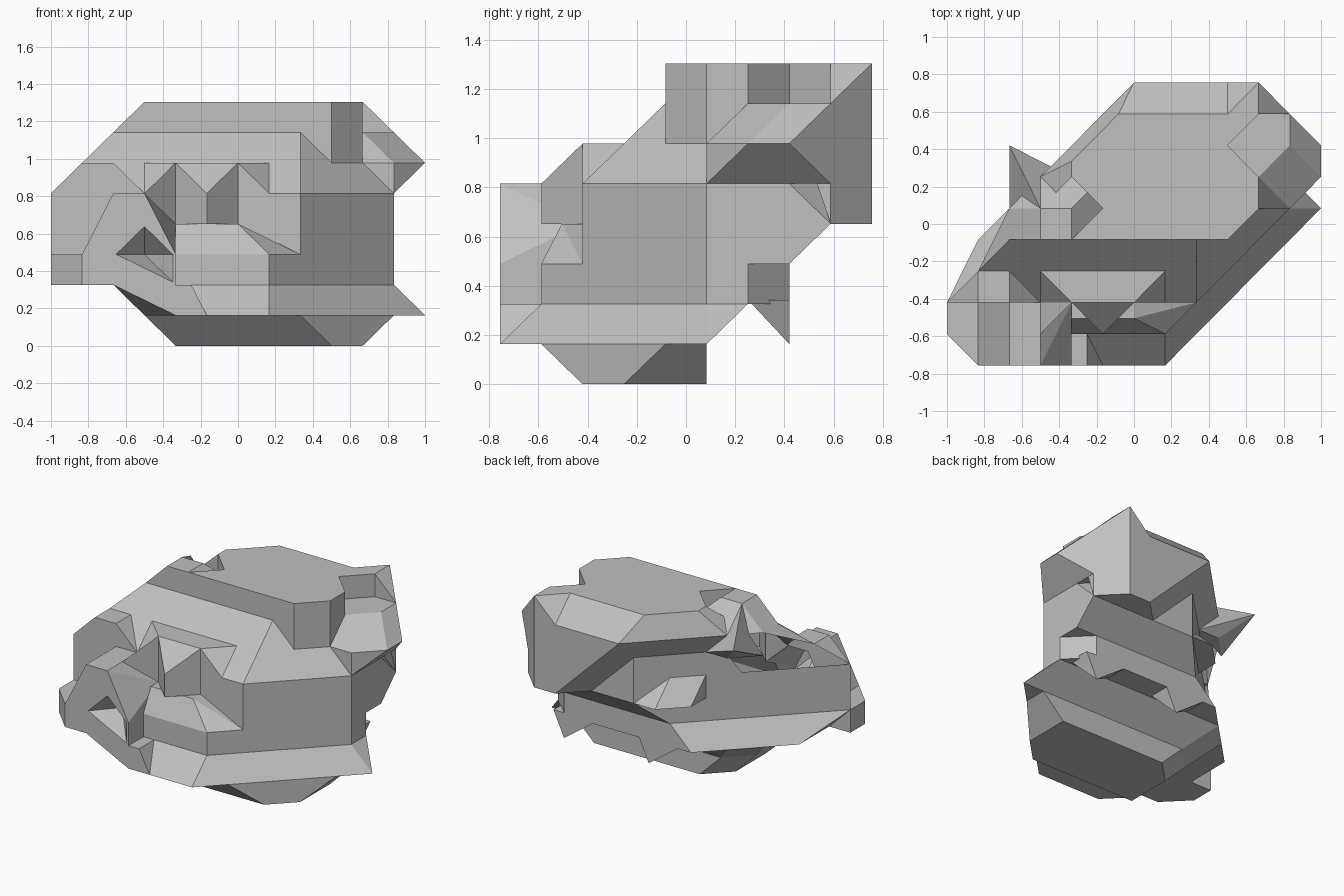
import bpy
import bmesh
from mathutils import Vector

default_cube = bpy.data.objects.get("Cube")
if default_cube:
    bpy.data.objects.remove(default_cube, do_unlink=True)

# The rock is laid out on a coarse block grid: columns, rows and levels
CELL = Vector((0.1667, 0.168, 0.163))
CENTRE = Vector((6, 4.5, 0))

# One stone colour
stone = bpy.data.materials.new("grey stone")
stone.use_nodes = True
shade = 0.53
stone.diffuse_color = (shade, shade, shade, 1)
stone.node_tree.nodes["Principled BSDF"].inputs["Base Color"].default_value = stone.diffuse_color


def ring(level, left, right, front, back, low=-9, high=12, near=0, far=0):
    """Rectangle at one level with its corners cut at 45 degrees.

    low and high limit column minus row; near and far chamfer the other corners.
    """
    outline = {
        (left + near, front), (left, front + near),
        (min(right, front + high), front), (right, max(front, right - high)),
        (right, back - far), (right - far, back),
        (max(left, back + low), back), (left, min(back, left - low)),
    }
    return [(column, row, level) for column, row in sorted(outline)]


def chunk(name, points):
    """Make a faceted convex piece of rock around grid points."""
    bm = bmesh.new()
    for point in points:
        bm.verts.new((Vector(point) - CENTRE) * CELL)
    hull = bmesh.ops.convex_hull(bm, input=bm.verts[:])
    spare = {item for item in hull["geom_interior"] + hull["geom_unused"]
             if isinstance(item, bmesh.types.BMVert)}
    bmesh.ops.delete(bm, geom=list(spare), context="VERTS")
    bmesh.ops.dissolve_limit(bm, angle_limit=0.01, verts=bm.verts[:], edges=bm.edges[:])
    bmesh.ops.recalc_face_normals(bm, faces=bm.faces[:])
    mesh = bpy.data.meshes.new(name)
    bm.to_mesh(mesh)
    bm.free()
    mesh.materials.append(stone)
    piece = bpy.data.objects.new(name, mesh)
    bpy.context.scene.collection.objects.link(piece)
    return piece


def combine(name, points, operation="UNION"):
    """Weld a piece to the rock, or carve it out, then discard the piece."""
    piece = chunk(name, points)
    modifier = rock.modifiers.new(name, "BOOLEAN")
    modifier.operation = operation
    modifier.solver = "EXACT"
    modifier.object = piece
    bpy.context.view_layer.update()
    evaluated = rock.evaluated_get(bpy.context.evaluated_depsgraph_get())
    result = bpy.data.meshes.new_from_object(evaluated)
    rock.modifiers.clear()
    rock.data = result
    bpy.data.objects.remove(piece, do_unlink=True)


# Outlines of the main body, from the narrow foot to the flat crown
foot = ring(0, 4, 10, 2, 5, low=0, high=7)
foot_top = ring(1, 3, 11, 1, 5, low=-1, high=7)
skirt = ring(1, 3, 12, 0, 5, low=-1, high=7, near=1)
skirt_top = ring(2, 2, 11, 1, 6, low=-3, high=6)
belly = ring(2, 1, 11, 1, 7, low=-3, high=6, far=1)
waist = ring(3, 0, 11, 1, 7, low=-2, high=6, far=1)
chest_base = ring(3, 0, 11, 2, 7, low=-2, high=6)
chest = ring(4, 0, 11, 2, 8, low=-2, high=6)
shoulder = ring(5, 0, 11, 2, 8, low=-2, high=6, far=1)
collar = ring(6, 1, 11, 3, 8, low=-2, high=5, far=1)
neck = ring(7, 2, 10, 4, 9, low=-3, high=4)
brow = ring(7, 3, 10, 4, 9, low=-3, high=5)
crown = ring(8, 4, 10, 4, 8, low=-2.5, high=5)

# Main body, stacked in slabs
rock = chunk("rock", foot + foot_top)
combine("skirt", skirt + skirt_top)
combine("belly", belly + waist)
combine("chest", chest_base + chest)
combine("shoulder", chest + shoulder)
combine("collar", shoulder + collar)
combine("neck", collar + neck)
combine("crown", brow + crown)

# Upright corner under the crown
corner = {"left": 8, "right": 10, "front": 4, "back": 6, "high": 5}
combine("corner_block", ring(6, **corner) + ring(8, **corner))

# Overhang along the back, and the outcrop beside it
combine("back_overhang", ring(7, 5, 11, 7, 9, low=-3, far=1) + ring(4, 8, 11, 8, 9, low=0, far=1))
combine("side_outcrop", ring(7, 9, 11, 6, 9, high=4, far=1)
        + ring(6, 9, 12, 5, 9, high=6, far=2) + ring(5, 9, 11, 5, 8))

# Notch in the crown, with a peak left behind it
notch = [(10 + side, 7 + depth, level) for level in (7, 9)
         for side, depth in ((0, -1), (-1, 0), (0, 1), (1, 0))]
combine("notch", notch, "DIFFERENCE")
combine("back_peak", ring(8, 9, 10, 8, 9, low=1) + ring(7, 9, 11, 8, 9, far=1))

# Cleft, peak, spike and ledges on the left flank
cleft = [(column, row, level) for level in (7, 9) for column, row in ((4, 6), (5, 5), (4, 4), (3, 5))]
combine("cleft", cleft, "DIFFERENCE")
combine("left_peak", ring(8, 3, 4, 4, 5, low=-2, high=0) + ring(7, 2, 5, 4, 6, low=-3))
combine("side_spike", ring(6, 2, 4, 5, 6, low=-3) + [(2, 7, 7), (3, 5, 8)])
combine("upper_ledge", ring(7, 2, 4, 4, 6, low=-3) + ring(6, 1, 3, 3, 5, low=-3)
        + ring(5, 1, 3, 3, 5, low=-2))
combine("back_ledge", ring(5, 4, 6, 6, 7, low=-2) + ring(4, 4, 6, 6, 8, low=-3))

# Jaw and lumps on the front
combine("jaw", ring(1, 3, 5, 0, 2, near=1) + ring(2, 2, 4.5, 0, 2))
combine("end_lump", ring(2, 0, 4, 0, 2, near=1) + ring(3, 0, 4, 0, 2, near=1))
combine("brow_lump", ring(6, 1, 2, 2, 3) + ring(5, 0, 3, 2, 3))
combine("cheek_lump", ring(5, 2, 3, 0, 2) + ring(3, 1, 4, 0, 2) + [(4, 2, 4)])
combine("lip", ring(3, 4, 8, 1, 2, high=6) + ring(4, 4, 6, 1.5, 2))

# Nose with a matching flare on each side
combine("nose", ring(6, 4, 6, 2, 3) + ring(4, 4, 6, 2, 3) + ring(5, 5, 5, 1, 2) + ring(4, 5, 5, 1, 2))
for inner, outer in ((4, 3), (6, 7)):
    combine("nose_flare", ring(6, inner, inner, 2, 3) + ring(5, inner, outer, 2, 3) + [(outer, 3, 6)])
combine("nose_root", ring(5, 3, 3, 1, 2) + ring(4, 3, 4, 2, 2.5) + ring(6, 4, 4, 2, 3))

# Two matching spikes hanging below the back
for column in (6, 10):
    combine("hanging_spike", ring(2.1, column - 1.5, column + 0.5, 6, 7) + [(column, 7, 1)])

# Pit in the lower front
pit = [(column, -0.1, level) for column, level in ((2, 3), (3, 4), (4, 3), (4, 2))]
combine("pit", pit + [(3, 1, 3)], "DIFFERENCE")

# Keep every facet flat
for face in rock.data.polygons:
    face.use_smooth = False
